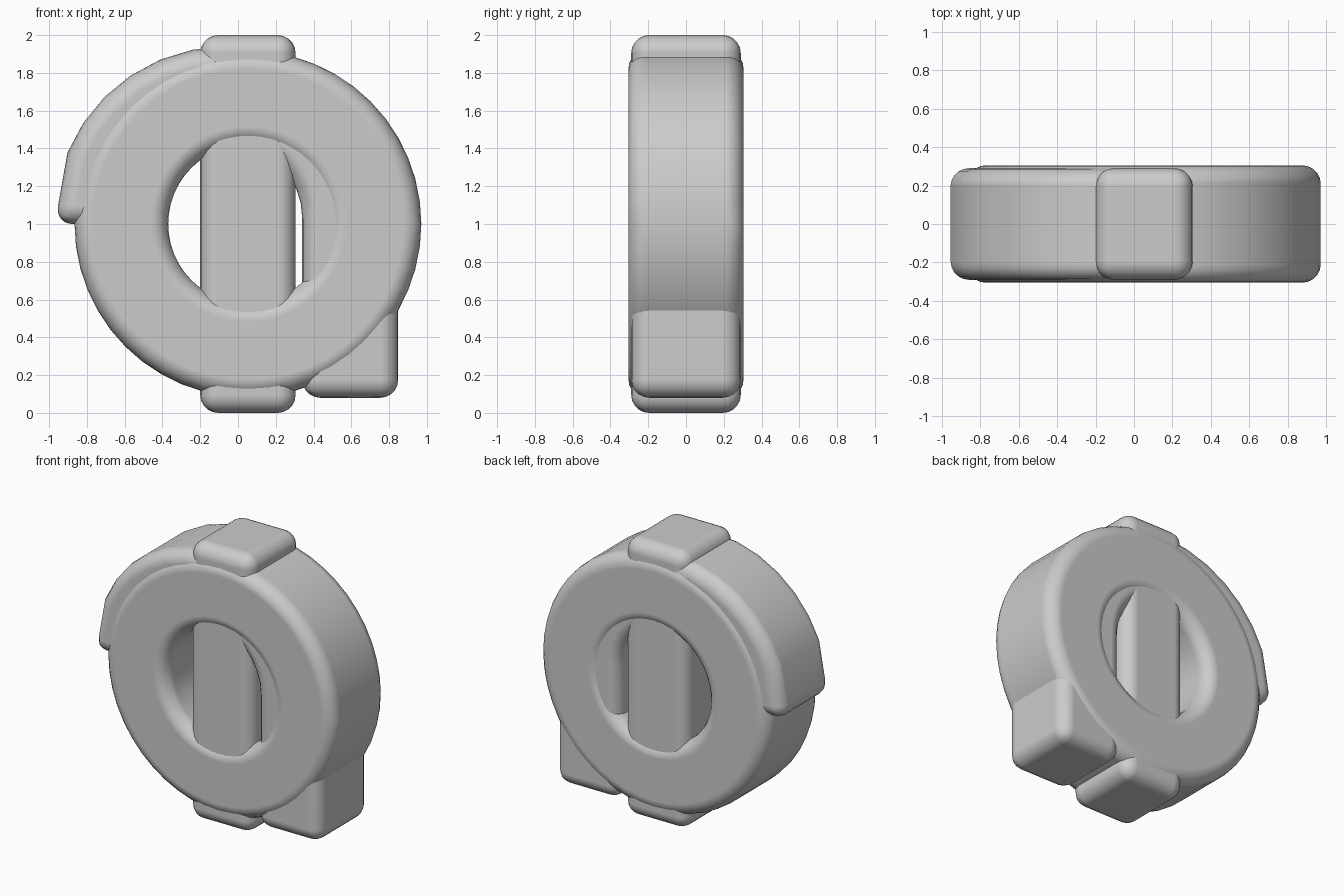
import bpy, bmesh
from math import cos, sin, pi, radians

if "Cube" in bpy.data.objects:
    bpy.data.objects.remove(bpy.data.objects["Cube"])


def arc(cx, cz, r, angles):
    return [(cx + r * cos(a), cz + r * sin(a)) for a in angles]


def strip(name, outer, inner, depth, closed=False):
    """Solid band between two matching x/z paths, with rounded edges."""
    bm = bmesh.new()
    n = len(outer)
    rows = []
    for (ox, oz), (ix, iz) in zip(outer, inner):
        rows.append([bm.verts.new(p) for p in (
            (ox, -depth, oz), (ox, depth, oz), (ix, depth, iz), (ix, -depth, iz))])
    for i in range(n if closed else n - 1):
        a, b = rows[i], rows[(i + 1) % n]
        for k in range(4):
            m = (k + 1) % 4
            bm.faces.new((a[k], a[m], b[m], b[k]))
    if not closed:
        bm.faces.new(rows[0])
        bm.faces.new(rows[-1])
    bmesh.ops.recalc_face_normals(bm, faces=bm.faces)
    mesh = bpy.data.meshes.new(name)
    bm.to_mesh(mesh)
    bm.free()
    obj = bpy.data.objects.new(name, mesh)
    bpy.context.collection.objects.link(obj)
    bpy.ops.object.select_all(action='DESELECT')
    obj.select_set(True)
    bpy.context.view_layer.objects.active = obj
    bpy.ops.object.shade_smooth_by_angle(angle=radians(35))
    bevel = obj.modifiers.new("rounding", 'BEVEL')
    bevel.width = 0.095
    bevel.segments = 5
    bevel.limit_method = 'ANGLE'
    bevel.angle_limit = radians(40)
    bevel.use_clamp_overlap = False
    bevel.harden_normals = True
    return obj


# Round ring
turn = [2 * pi * i / 48 for i in range(48)]
strip("ring", arc(0.0525, 1.0, 0.918, turn), arc(0.0525, 1.0, 0.422, turn), 0.305, True)

# Upright bar through the middle of the ring
strip("upright_bar", [(0.305, 0), (0.305, 2)], [(-0.2, 0), (-0.2, 2)], 0.29)

# Hook: straight leg on the right, arch over the top, short end on the left
sweep = [pi * i / 16 for i in range(15)]
outer = [(0.848, 0.08)] + arc(-0.062, 1.03, 0.91, sweep) + [(-0.97, 1.0)]
inner = [(0.34, 0.08)] + arc(-0.062, 1.03, 0.402, sweep) + [(-0.464, 1.0)]
strip("hook", outer, inner, 0.29)
